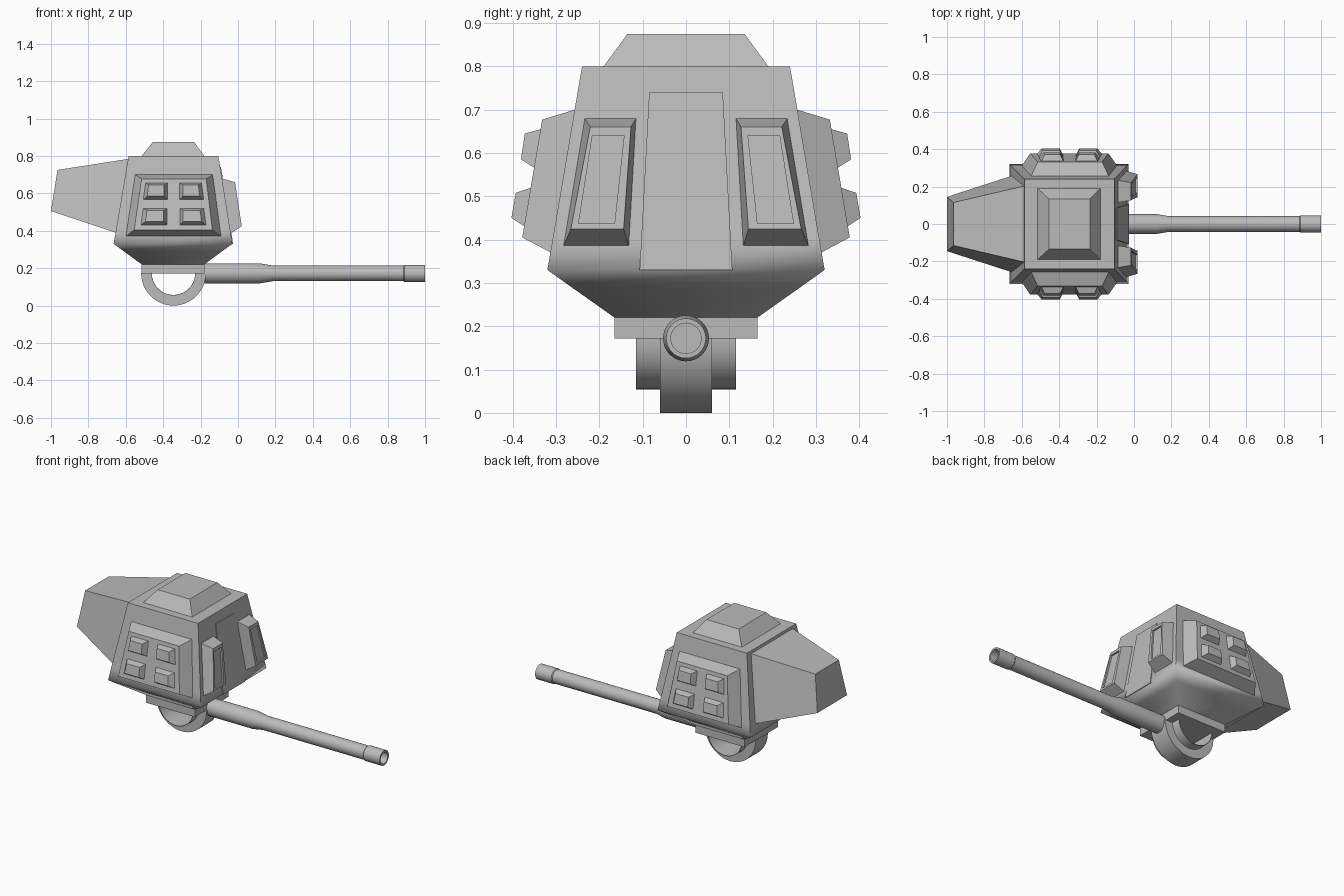
import bpy, bmesh, math
from mathutils import Matrix

cube = bpy.data.objects.get("Cube")
if cube:
    bpy.data.objects.remove(cube, do_unlink=True)

grey = bpy.data.materials.new("plain grey")
grey.use_nodes = True
COL = (0.5, 0.5, 0.5, 1)
grey.diffuse_color = COL
grey.node_tree.nodes["Principled BSDF"].inputs["Base Color"].default_value = COL

CX = -0.345      # middle of the turret along x
AXLE = 0.168     # height of the barrel and pivot


def finish(name, bm, smooth=None):
    bmesh.ops.recalc_face_normals(bm, faces=bm.faces)
    mesh = bpy.data.meshes.new(name)
    bm.to_mesh(mesh)
    bm.free()
    mesh.materials.append(grey)
    ob = bpy.data.objects.new(name, mesh)
    bpy.context.collection.objects.link(ob)
    if smooth:
        bpy.ops.object.select_all(action='DESELECT')
        ob.select_set(True)
        bpy.context.view_layer.objects.active = ob
        bpy.ops.object.shade_smooth_by_angle(angle=math.radians(smooth))
    return ob


def loft(name, loops, caps=(True, True), closed=False, smooth=None):
    """Skin a row of equal point loops; cap the ends or join them."""
    bm = bmesh.new()
    rings = [[bm.verts.new(p) for p in loop] for loop in loops]
    n = len(rings[0])
    pairs = list(zip(rings, rings[1:]))
    if closed:
        pairs.append((rings[-1], rings[0]))
    for a, b in pairs:
        for i in range(n):
            j = (i + 1) % n
            bm.faces.new((a[i], a[j], b[j], b[i]))
    if caps[0]:
        bm.faces.new(rings[0])
    if caps[1]:
        bm.faces.new(rings[-1])
    return finish(name, bm, smooth)


def rect(z, x0, x1, y):
    return [(x0, -y, z), (x1, -y, z), (x1, y, z), (x0, y, z)]


def panel(place, low, high):
    """Trapezoid; low and high are (height, start, end, depth)."""
    (zb, a0, a1, db), (zt, b0, b1, dt) = low, high
    return [place(a0, db, zb), place(a1, db, zb), place(b1, dt, zt), place(b0, dt, zt)]


# Turret body, softened along its lower edge
loft("turret_body", [rect(0.22, -0.515, -0.18, 0.165), rect(0.29, -0.61, -0.085, 0.264),
                     rect(0.33, -0.665, -0.03, 0.32), rect(0.40, -0.653, -0.041, 0.308),
                     rect(0.80, -0.585, -0.105, 0.24)], caps=(False, True), smooth=72)

# Roof hatch and base plate
loft("roof_hatch", [rect(0.80, -0.515, -0.18, 0.19), rect(0.875, -0.455, -0.235, 0.135)])
loft("base_plate", [rect(0.172, -0.515, -0.18, 0.165), rect(0.221, -0.515, -0.18, 0.165)])

# Tapered rear housing
loft("rear_housing", [
    [(-0.64, -0.262, 0.385), (-0.64, 0.262, 0.385), (-0.58, 0.205, 0.785), (-0.58, -0.205, 0.785)],
    [(-1, -0.145, 0.505), (-1, 0.145, 0.505), (-0.965, 0.115, 0.725), (-0.965, -0.115, 0.725)]])

# Thin centre plate on the gun face
gun_face = lambda a, d, z: (d, a, z)
loft("centre_plate", [
    panel(gun_face, (0.33, -0.107, 0.107, -0.035 + t), (0.74, -0.085, 0.085, -0.1 + t))
    for t in (0, 0.009)])

for s, tag in ((1, "left"), (-1, "right")):
    side = lambda a, d, z: (a, s * d, z)
    front = lambda a, d, z: (d, s * a, z)

    # Side armour
    loft(f"side_armour_{tag}", [
        panel(side, (0.37, -0.60, -0.09, 0.312), (0.70, -0.55, -0.135, 0.256)),
        panel(side, (0.405, -0.555, -0.137, 0.378), (0.677, -0.515, -0.17, 0.332))])

    # Four raised blocks on the armour
    for m in (-1, 1):
        at = lambda a, d, z: side(CX + m * a, d, z)
        loft(f"upper_block_{tag}", [
            panel(at, (0.565, 0.032, 0.163, 0.349), (0.655, 0.032, 0.15, 0.334)),
            panel(at, (0.585, 0.05, 0.14, 0.381), (0.645, 0.05, 0.133, 0.372))])
        loft(f"lower_block_{tag}", [
            panel(at, (0.43, 0.035, 0.175, 0.372), (0.52, 0.035, 0.163, 0.357)),
            panel(at, (0.45, 0.052, 0.15, 0.403), (0.508, 0.052, 0.142, 0.393))])

    # Framed front plates with a sunken middle
    loft(f"front_plate_{tag}", [
        panel(front, (0.385, 0.132, 0.283, -0.04), (0.68, 0.115, 0.234, -0.088)),
        panel(front, (0.424, 0.144, 0.266, 0.02), (0.66, 0.127, 0.221, -0.016)),
        panel(front, (0.437, 0.165, 0.248, 0.018), (0.64, 0.143, 0.216, -0.013)),
        panel(front, (0.437, 0.165, 0.248, 0.008), (0.64, 0.143, 0.216, -0.023))])


# Pivot cradle: a thick half ring and a thin wider half tube
def half_ring(name, r_in, r_out, half, steps=24):
    loops = []
    for i in range(steps + 1):
        t = math.pi * (1 + i / steps)
        c, q = math.cos(t), math.sin(t)
        loops.append([(CX + r * c, y, AXLE + 0.005 + r * q)
                      for r, y in ((r_in, -half), (r_out, -half), (r_out, half), (r_in, half))])
    return loft(name, loops, smooth=30)


half_ring("pivot_ring", 0.119, 0.173, 0.06)
half_ring("pivot_sleeve", 0.116, 0.119, 0.115)


# Gun barrel, turned from a profile of (x, radius)
profile = [(-0.185, 0.045), (-0.18, 0.053), (0.12, 0.053), (0.185, 0.042), (0.885, 0.042),
           (0.89, 0.046), (1.0, 0.046), (1.0, 0.035), (0.93, 0.035)]
SIDES = 32
loft("gun_barrel", [[(x, r * math.cos(math.tau * i / SIDES), AXLE + 0.004 + r * math.sin(math.tau * i / SIDES))
                     for i in range(SIDES)] for x, r in profile], smooth=30)
